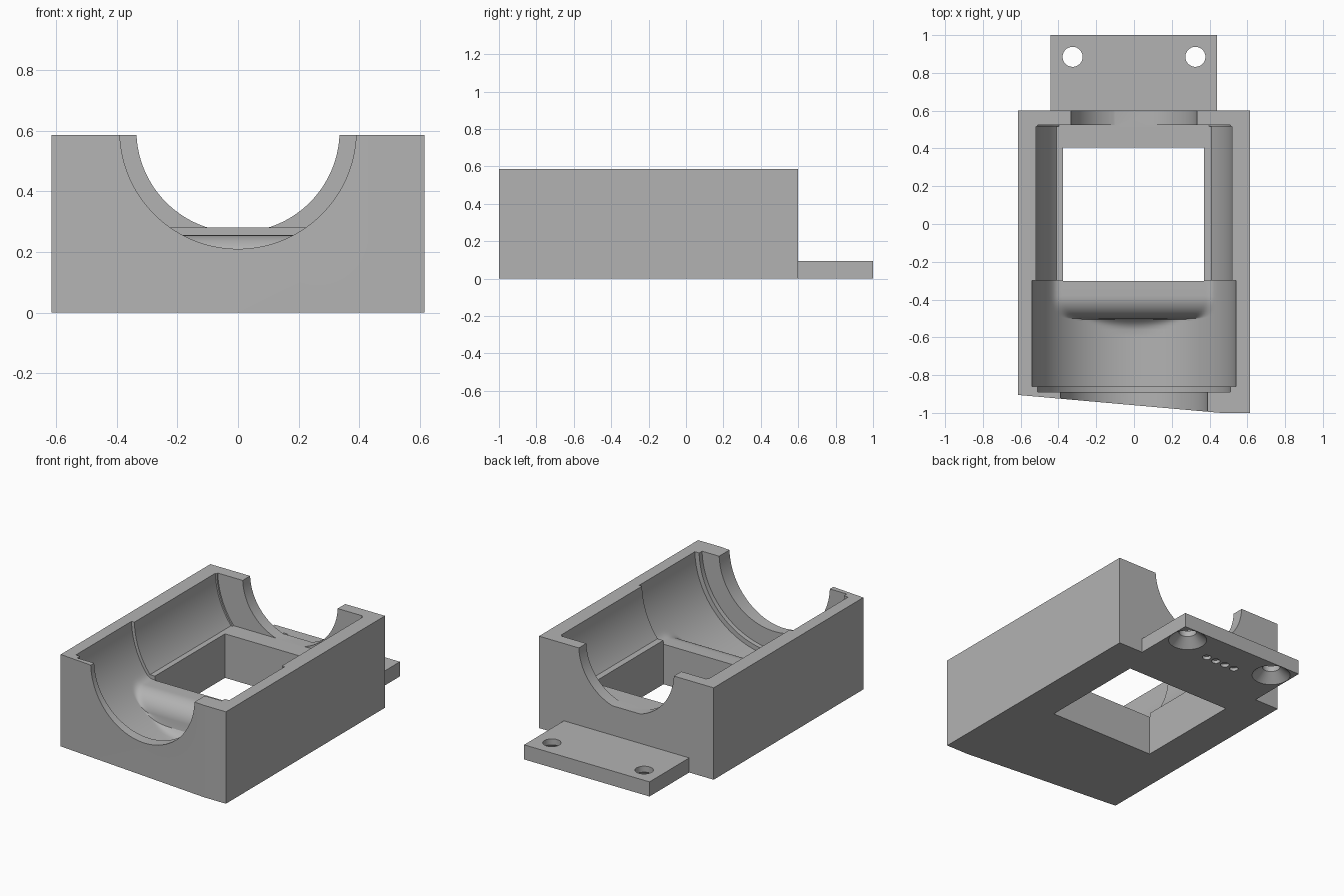
import bpy, bmesh, math

if "Cube" in bpy.data.objects:
    bpy.data.objects.remove(bpy.data.objects["Cube"])

AXIS_Z = 0.6      # height of the bore axis
FLOOR_Z = 0.28    # flat floor of the rear bore

grey = bpy.data.materials.new("plain grey")
grey.diffuse_color = (0.45, 0.45, 0.45, 1)
grey.use_nodes = True
grey.node_tree.nodes["Principled BSDF"].inputs["Base Color"].default_value = grey.diffuse_color


def loft(name, rings):
    """Closed solid through rings that share one vertex count."""
    bm = bmesh.new()
    vs = [[bm.verts.new(p) for p in r] for r in rings]
    n = len(vs[0])
    for a, b in zip(vs, vs[1:]):
        for i in range(n):
            j = (i + 1) % n
            bm.faces.new((a[i], a[j], b[j], b[i]))
    bm.faces.new(vs[0][::-1])
    bm.faces.new(vs[-1])
    bmesh.ops.recalc_face_normals(bm, faces=bm.faces)
    mesh = bpy.data.meshes.new(name)
    bm.to_mesh(mesh)
    bm.free()
    mesh.materials.append(grey)
    ob = bpy.data.objects.new(name, mesh)
    bpy.context.collection.objects.link(ob)
    return ob


def prism(name, outline, z0, z1):
    return loft(name, [[(x, y, z) for x, y in outline] for z in (z0, z1)])


def box(name, x0, x1, y0, y1, z0, z1):
    return prism(name, [(x0, y0), (x1, y0), (x1, y1), (x0, y1)], z0, z1)


def turned(name, x, y, profile, seg=40):
    """Vertical turned solid from (radius, z) pairs."""
    t = [2 * math.pi * i / seg for i in range(seg)]
    return loft(name, [[(x + r * math.cos(a), y + r * math.sin(a), z) for a in t]
                       for r, z in profile])


def trough(name, y0, y1, r, floor=None, seg=48):
    """Half-round channel along y, open at the top, with an optional flat floor."""
    end = math.asin((AXIS_Z - floor) / r) if floor else math.pi / 2
    half = [end * i / seg for i in range(seg + 1)]
    pts = [(-r * math.cos(a), AXIS_Z - r * math.sin(a)) for a in half]
    right = [(-x, z) for x, z in reversed(pts)]
    pts += right if floor else right[1:]
    pts = [(-r, 0.7)] + pts + [(r, 0.7)]
    return loft(name, [[(x, y, z) for x, z in pts] for y in (y0, y1)])


def ledge_height(y):
    """Round-nosed ledge in the front chamber, seen from the side."""
    if y >= -0.38:
        return 0.255
    if y >= -0.5:
        return 0.135 + math.sqrt(max(0, 0.12 ** 2 - (y + 0.38) ** 2))
    return max(0.0, 0.1 - (-0.505 - y) * 1.2)


def smooth_max(a, b, k=0.03):
    h = max(k - abs(a - b), 0) / k
    return max(a, b) + h * h * k / 4


def chamber(name, r=0.54, seg=96):
    """Front chamber: half-round channel blended into the ledge."""
    nose = [-0.38 - 0.12 * math.sin(math.pi / 2 * i / 14) for i in range(15)]
    rings = []
    for y in [-0.3] + nose + [-0.506, -0.515, -0.525, -0.54, -0.56, -0.6, -0.86]:
        ring = [(-r, y, 0.7)]
        for i in range(seg + 1):
            a = math.pi * i / seg
            z = smooth_max(AXIS_Z - r * math.sin(a), ledge_height(y))
            ring.append((-r * math.cos(a), y, z))
        rings.append(ring + [(r, y, 0.7)])
    return loft(name, rings)


def cut(target, cutters):
    for c in cutters:
        m = target.modifiers.new("cut", 'BOOLEAN')
        m.operation, m.solver, m.object = 'DIFFERENCE', 'EXACT', c
    deps = bpy.context.evaluated_depsgraph_get()
    mesh = bpy.data.meshes.new_from_object(target.evaluated_get(deps))
    target.modifiers.clear()
    target.data = mesh
    for c in cutters:
        bpy.data.objects.remove(c)
    mesh.shade_smooth()
    mesh.set_sharp_from_angle(angle=math.radians(25))


# Housing block with its slanted front
housing = prism("housing", [(-0.615, -0.905), (0.46, -1), (0.615, -1),
                            (0.615, 0.6), (-0.615, 0.6)], 0, 0.585)
cut(housing, [
    trough("front_opening", -1.1, -0.88, 0.39),
    trough("front_step", -0.89, -0.85, 0.51),
    chamber("front_chamber"),
    trough("rear_bore", -0.31, 0.515, 0.52, FLOOR_Z),
    trough("rear_step", 0.5, 0.525, 0.51, FLOOR_Z),
    trough("rear_opening", 0.51, 0.7, 0.335, FLOOR_Z),
    box("window", -0.375, 0.37, -0.302, 0.405, -0.1, 0.5),
])

# Mounting flange with countersunk screw holes and four small dimples below
flange = box("mounting_flange", -0.443, 0.44, 0.6, 1, 0, 0.093)
holes = [turned("screw_hole", s * 0.325, 0.885,
                [(0.125, -0.01), (0.053, 0.055), (0.053, 0.2)]) for s in (-1, 1)]
dimples = [turned("dimple", -0.105 + 0.07 * i, 0.8,
                  [(0.026, -0.02), (0.026, 0.02)], 20) for i in range(4)]
cut(flange, holes + dimples)
